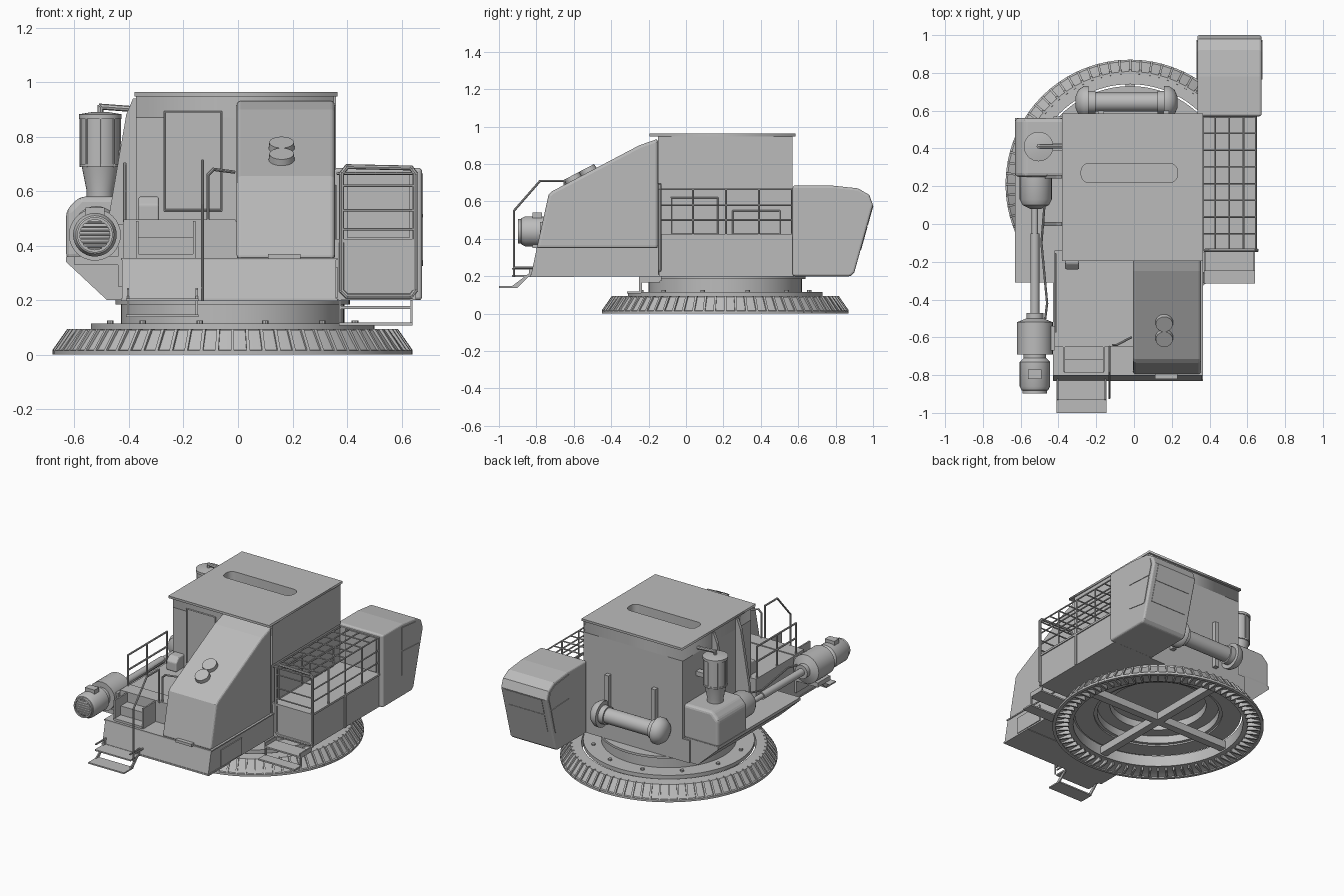
import bpy, bmesh, math
from mathutils import Vector, Matrix

cube = bpy.data.objects.get("Cube")
if cube:
    bpy.data.objects.remove(cube)

GREY = (0.5, 0.5, 0.5, 1)
paint = bpy.data.materials.new("grey paint")
paint.use_nodes = True
paint.diffuse_color = GREY
bsdf = next(n for n in paint.node_tree.nodes if n.type == 'BSDF_PRINCIPLED')
bsdf.inputs["Base Color"].default_value = GREY
bsdf.inputs["Roughness"].default_value = 0.6


def finish(name, bm, bevel=0, smooth=False):
    bmesh.ops.recalc_face_normals(bm, faces=bm.faces)
    mesh = bpy.data.meshes.new(name)
    bm.to_mesh(mesh)
    bm.free()
    mesh.materials.append(paint)
    ob = bpy.data.objects.new(name, mesh)
    bpy.context.collection.objects.link(ob)
    if smooth:
        mesh.shade_smooth()
        mesh.set_sharp_from_angle(angle=math.radians(35))
    if bevel:
        m = ob.modifiers.new("bevel", 'BEVEL')
        m.width, m.segments, m.limit_method = bevel, 3, 'ANGLE'
        m.angle_limit = math.radians(40)
    return ob


def add_box(bm, x0, x1, y0, y1, z0, z1):
    mat = Matrix.Translation(((x0 + x1) / 2, (y0 + y1) / 2, (z0 + z1) / 2))
    mat = mat @ Matrix.Diagonal((x1 - x0, y1 - y0, z1 - z0, 1))
    bmesh.ops.create_cube(bm, size=1, matrix=mat)


def boxes(name, items, bevel=0):
    bm = bmesh.new()
    for b in items:
        add_box(bm, *b)
    return finish(name, bm, bevel)


def prism(name, pts, axis, a, b, bevel=0):
    """Extrude a flat outline along x or y, from a to b."""
    bm = bmesh.new()
    put = (lambda p: (a, p[0], p[1])) if axis == 'x' else (lambda p: (p[0], a, p[1]))
    face = bm.faces.new([bm.verts.new(put(p)) for p in pts])
    new = bmesh.ops.extrude_face_region(bm, geom=[face])["geom"]
    step = Vector((b - a, 0, 0)) if axis == 'x' else Vector((0, b - a, 0))
    bmesh.ops.translate(bm, vec=step, verts=[v for v in new if isinstance(v, bmesh.types.BMVert)])
    return finish(name, bm, bevel)


def lathe(name, profile, origin, axis='z', n=48, closed=False):
    """Turn (radius, distance) points around an axis through origin."""
    bm = bmesh.new()
    rot = {'z': Matrix(), 'x': Matrix.Rotation(math.pi / 2, 4, 'Y'),
           'y': Matrix.Rotation(-math.pi / 2, 4, 'X')}[axis]
    mat = Matrix.Translation(origin) @ rot
    rings = []
    for r, t in profile:
        rings.append([bm.verts.new(mat @ Vector((r * math.cos(2 * math.pi * i / n),
                      r * math.sin(2 * math.pi * i / n), t))) for i in range(n)])
    pairs = list(zip(rings, rings[1:])) + ([(rings[-1], rings[0])] if closed else [])
    for p, q in pairs:
        for i in range(n):
            bm.faces.new((p[i], p[(i + 1) % n], q[(i + 1) % n], q[i]))
    if not closed:
        bm.faces.new(rings[0])
        bm.faces.new(rings[-1])
    return finish(name, bm, smooth=True)


def rods(name, paths, r=0.006, n=8):
    """Round bars along polylines."""
    bm = bmesh.new()
    for path in paths:
        for p, q in zip(path, path[1:]):
            p, q = Vector(p), Vector(q)
            d = q - p
            mat = Matrix.Translation((p + q) / 2) @ d.to_track_quat('Z', 'Y').to_matrix().to_4x4()
            bmesh.ops.create_cone(bm, cap_ends=True, segments=n, radius1=r, radius2=r,
                                  depth=d.length + r, matrix=mat)
    return finish(name, bm, smooth=True)


def loop(*pts):
    return list(pts) + [pts[0]]


def slotted_plate(name, x0, x1, y0, y1, z0, z1):
    """Flat plate with the long rounded roof opening."""
    cu = bpy.data.curves.new(name, 'CURVE')
    cu.dimensions, cu.fill_mode, cu.extrude = '2D', 'BOTH', (z1 - z0) / 2
    arc = [(cx + 0.04 * math.cos(a), cy + 0.04 * math.sin(a))
           for cx, cy, s in ((0.19, 0.28, 0), (-0.24, 0.28, 90), (-0.24, 0.26, 180), (0.19, 0.26, 270))
           for a in [math.radians(s + k * 22.5) for k in range(5)]]
    for pts in ([(x0, y0), (x1, y0), (x1, y1), (x0, y1)], arc):
        sp = cu.splines.new('POLY')
        sp.points.add(len(pts) - 1)
        for sp_pt, p in zip(sp.points, pts):
            sp_pt.co = (p[0], p[1], 0, 1)
        sp.use_cyclic_u = True
    tmp = bpy.data.objects.new(name + " outline", cu)
    bm = bmesh.new()
    bm.from_mesh(tmp.to_mesh())
    bpy.data.objects.remove(tmp)
    bmesh.ops.remove_doubles(bm, verts=bm.verts, dist=1e-5)
    bmesh.ops.translate(bm, vec=(0, 0, (z0 + z1) / 2), verts=bm.verts)
    return finish(name, bm)


# --- Turntable ---
C = Vector((-0.02, 0.21, 0))
lathe("ring_skirt", [(0.66, 0), (0.66, 0.015), (0.65, 0.018), (0.597, 0.09), (0.53, 0.095), (0.53, 0.02),
                     (0.57, 0.03), (0.64, 0.008), (0.64, 0)], C, n=96, closed=True)
lathe("ring_flange", [(0.52, 0.09), (0.52, 0.115), (0.40, 0.115), (0.40, 0.09)], C, n=96, closed=True)
lathe("turntable_drum", [(0.41, 0.10), (0.41, 0.185), (0.43, 0.185), (0.43, 0.2), (0.30, 0.2), (0.30, 0.15),
                         (0.38, 0.15), (0.38, 0.10)], C, n=96, closed=True)
bm = bmesh.new()
for i in range(72):
    rot = Matrix.Translation(C) @ Matrix.Rotation(2 * math.pi * i / 72, 4, 'Z')
    side = [[bm.verts.new(rot @ Vector((r, y, z))) for r, z in
             ((0.555, 0.002), (0.66, 0.002), (0.66, 0.018), (0.607, 0.094), (0.585, 0.094))]
            for y in (-0.006, 0.006)]
    bm.faces.new(side[0])
    bm.faces.new(side[1])
    for k in range(5):
        bm.faces.new((side[0][k], side[0][(k + 1) % 5], side[1][(k + 1) % 5], side[1][k]))
finish("ring_fins", bm)
boxes("turntable_cross", [(C.x - 0.54, C.x + 0.54, C.y - 0.025, C.y + 0.025, 0.03, 0.08),
                          (C.x - 0.025, C.x + 0.025, C.y - 0.54, C.y + 0.54, 0.03, 0.08)])
rods("flange_bolts", [[(C.x + 0.465 * math.cos(a), C.y + 0.465 * math.sin(a), 0.11),
                       (C.x + 0.465 * math.cos(a), C.y + 0.465 * math.sin(a), 0.12)]
                      for a in [math.radians(30 * k + 15) for k in range(12)]], 0.012)

# --- Main housing ---
prism("base_hull", [(-0.83, 0.2), (-0.798, 0.35), (0.57, 0.35), (0.57, 0.2)], 'x', -0.425, 0.36)
boxes("base_trim", [(-0.43, 0.365, -0.802, -0.14, 0.347, 0.355), (-0.43, 0.365, -0.832, -0.6, 0.197, 0.207),
                    (0.36, 0.366, -0.70, -0.48, 0.21, 0.32)])
boxes("house_body", [(-0.375, 0.355, -0.15, 0.57, 0.3, 0.87)])
slotted_plate("house_top", -0.375, 0.355, -0.15, 0.57, 0.87, 0.95)
slotted_plate("roof", -0.38, 0.365, -0.195, 0.585, 0.948, 0.963)
boxes("house_side_band", [(0.35, 0.36, -0.15, 0.57, 0.68, 0.95)])
prism("sloped_hood", [(-0.798, 0.35), (-0.735, 0.635), (-0.715, 0.655), (-0.25, 0.90), (-0.15, 0.935), (-0.15, 0.35)],
      'x', -0.005, 0.355, 0.015)
boxes("door", [(-0.27, -0.06, -0.156, -0.14, 0.53, 0.89)])
rods("door_frame", [loop((-0.27, -0.156, 0.53), (-0.06, -0.156, 0.53), (-0.06, -0.156, 0.89), (-0.27, -0.156, 0.89))], 0.004)
boxes("hood_latch", [(0.11, 0.23, -0.82, -0.79, 0.352, 0.37)])

# Exhaust pocket on the hood
bm = bmesh.new()
for y, z in ((-0.60, 0.715), (-0.52, 0.757)):
    bmesh.ops.create_cone(bm, cap_ends=True, segments=24, radius1=0.05, radius2=0.045, depth=0.05,
                          matrix=Matrix.Translation((0.16, y, z)) @ Matrix.Rotation(math.radians(27.5), 4, 'X'))
finish("hood_vent", bm, smooth=True)

# --- Front deck, steps and rails ---
boxes("upper_deck", [(-0.42, 0, -0.65, -0.14, 0.34, 0.49), (-0.42, -0.01, -0.65, -0.55, 0.488, 0.496)])
boxes("deck_steps", [(-0.37, -0.16, -0.785, -0.65, 0.34, 0.37), (-0.37, -0.16, -0.72, -0.64, 0.36, 0.43),
                     (-0.375, -0.365, -0.78, -0.64, 0.34, 0.49), (-0.165, -0.155, -0.78, -0.64, 0.34, 0.49)])
prism("deck_locker", [(-0.24, 0.49), (-0.24, 0.55), (-0.21, 0.58), (-0.15, 0.58), (-0.15, 0.49)], 'x', -0.365, -0.29, 0.008)
boxes("front_ladder", [(-0.41, -0.145, -1.0, -0.90, 0.138, 0.147), (-0.41, -0.145, -0.93, -0.83, 0.197, 0.206)])
for n, x in (("right", -0.408), ("left", -0.155)):
    prism(n + "_ladder_bracket", [(-0.94, 0.14), (-0.90, 0.14), (-0.82, 0.22), (-0.82, 0.245), (-0.93, 0.245), (-0.93, 0.237),
                               (-0.84, 0.237), (-0.84, 0.215)], 'x', x, x + 0.008)
rods("ladder_rail", [[(-0.13, -0.92, 0.2), (-0.13, -0.92, 0.55), (-0.13, -0.78, 0.71), (-0.13, -0.65, 0.71),
                      (-0.13, -0.65, 0.49)], [(-0.13, -0.92, 0.245), (-0.13, -0.82, 0.245)]])
rods("hood_rail", [[(-0.11, -0.64, 0.49), (-0.11, -0.64, 0.66), (-0.09, -0.64, 0.68), (-0.015, -0.6, 0.67)]])
rods("deck_rail", [[(-0.415, -0.57, 0.49), (-0.415, -0.57, 0.70), (-0.415, -0.16, 0.70), (-0.415, -0.16, 0.49)],
                   [(-0.415, -0.57, 0.6), (-0.415, -0.16, 0.6)], [(-0.415, -0.37, 0.49), (-0.415, -0.37, 0.7)]])

# --- Right side: tray, pod, gussets ---
prism("side_tray", [(-0.38, 0.2), (-0.48, 0.2), (-0.63, 0.34), (-0.63, 0.36), (-0.38, 0.36)], 'y', -0.31, 0.56)
prism("rear_pod", [(-0.63, 0.35), (-0.63, 0.53), (-0.58, 0.58), (-0.37, 0.58), (-0.37, 0.35)], 'y', 0.25, 0.56, 0.02)
for i, y in enumerate((-0.01, 0.24)):
    prism(f"wall_gusset_{i + 1}", [(-0.37, 0.94), (-0.385, 0.94), (-0.41, 0.88), (-0.475, 0.5), (-0.48, 0.35), (-0.37, 0.35)],
          'y', y, y + 0.02)

# --- Air cleaner ---
A = (-0.505, 0.41, 0)
lathe("air_cleaner", [(0.05, 0.56), (0.05, 0.6), (0.068, 0.69), (0.075, 0.69), (0.075, 0.70), (0.071, 0.70), (0.071, 0.865),
                      (0.078, 0.865), (0.078, 0.882), (0.03, 0.89)], A, n=32)
rods("air_cleaner_straps", [[(A[0] + 0.072 * math.cos(a), A[1] + 0.072 * math.sin(a), 0.69),
                             (A[0] + 0.072 * math.cos(a), A[1] + 0.072 * math.sin(a), 0.87)]
                            for a in [math.pi * k / 4 for k in range(8)]], 0.004, 6)
rods("air_cleaner_pipe", [[(-0.505, 0.41, 0.88), (-0.505, 0.41, 0.91), (-0.37, 0.41, 0.90)]], 0.011)
boxes("air_cleaner_bracket", [(-0.44, -0.37, 0.39, 0.43, 0.72, 0.75)])

# --- Drive motor, shaft and gearbox ---
M = (-0.525, 0, 0.44)
lathe("drive_motor", [(0.05, -0.89), (0.07, -0.88), (0.08, -0.86), (0.08, -0.73), (0.06, -0.71), (0.06, -0.69), (0.095, -0.69),
                      (0.095, -0.52), (0.045, -0.5), (0.045, -0.47), (0.024, -0.47), (0.024, -0.05), (0.017, -0.05),
                      (0.017, 0.12)], M, 'y', 32)
lathe("gearbox", [(0.03, 0.08), (0.07, 0.1), (0.085, 0.13), (0.085, 0.26)], (-0.52, 0, 0.46), 'y', 32)
lathe("fan_ring", [(0.065, -0.897), (0.065, -0.88), (0.055, -0.88), (0.055, -0.897)], M, 'y', 32, True)
rods("fan_grille", [[(-0.525 - w, -0.893, 0.44 + d), (-0.525 + w, -0.893, 0.44 + d)] for d, w in
                    [(k * 0.015, math.sqrt(0.06 ** 2 - (k * 0.015) ** 2)) for k in range(-3, 4)]], 0.003, 6)
boxes("motor_mount", [(-0.60, -0.42, -0.67, -0.54, 0.33, 0.36), (-0.56, -0.49, -0.82, -0.77, 0.51, 0.54),
                      (-0.44, -0.42, -0.67, -0.54, 0.25, 0.48)])
rods("oil_line", [[(-0.47, -0.5, 0.46), (-0.46, -0.42, 0.47), (-0.49, -0.1, 0.45), (-0.47, 0.15, 0.5)]], 0.006)

# --- Rear cylinder ---
lathe("rear_cylinder", [(0.03, -0.285), (0.065, -0.27), (0.085, -0.24), (0.085, -0.215), (0.06, -0.215), (0.06, -0.18),
                        (0.05, -0.18), (0.05, 0.15), (0.06, 0.15), (0.06, 0.185), (0.085, 0.185), (0.085, 0.21),
                        (0.065, 0.24), (0.03, 0.255)], (-0.025, 0.645, 0.4), 'x', 32)
boxes("rear_straps", [(x, x + 0.03, 0.56, 0.6, 0.32, 0.64) for x in (-0.19, 0.155)])

# --- Left walkway with cage ---
boxes("walkway_box", [(0.35, 0.645, -0.14, 0.58, 0.2, 0.42), (0.35, 0.652, -0.145, 0.58, 0.412, 0.425),
                      (0.64, 0.652, 0.2, 0.215, 0.2, 0.42), (0.64, 0.652, -0.145, -0.13, 0.2, 0.42)])
ys = [-0.14 + 0.0885 * k for k in range(9)]
xs = (0.365, 0.43, 0.505, 0.58, 0.645)
rods("cage", [[(0.645, y, 0.42), (0.645, y, 0.665)] for y in ys[::2]] +
     [[(0.365, y, 0.665), (0.645, y, 0.665)] for y in ys] +
     [[(x, -0.14, 0.665), (x, 0.57, 0.665)] for x in xs] +
     [[(0.645, -0.14, z), (0.645, 0.57, z)] for z in (0.5, 0.58)] +
     [[(0.375, -0.14, z), (0.65, -0.14, z)] for z in (0.46, 0.53, 0.62)], 0.005, 6)
rods("cage_end_frame", [loop((0.4, -0.14, 0.215), (0.635, -0.14, 0.215), (0.65, -0.14, 0.235), (0.65, -0.14, 0.665),
                             (0.635, -0.14, 0.685), (0.4, -0.14, 0.69), (0.38, -0.14, 0.665), (0.38, -0.14, 0.235))], 0.009)
rods("house_side_frames", [loop((0.358, a, 0.425), (0.358, b, 0.425), (0.358, b, h), (0.358, a, h))
                           for a, b, h in ((-0.08, 0.17, 0.62), (0.25, 0.5, 0.55))], 0.004, 6)
boxes("walkway_steps", [(0.37, 0.64, -0.25, -0.14, 0.168, 0.178), (0.37, 0.64, -0.315, -0.24, 0.108, 0.118),
                        (0.632, 0.64, -0.25, -0.235, 0.11, 0.2), (0.37, 0.378, -0.25, -0.235, 0.11, 0.2),
                        (0.37, 0.378, -0.24, -0.13, 0.175, 0.2), (0.632, 0.64, -0.24, -0.13, 0.175, 0.2)])

# --- Operator cab at the rear left corner ---
prism("cab", [(0.57, 0.685), (0.78, 0.685), (0.92, 0.67), (0.98, 0.635), (1.0, 0.58), (0.9, 0.22), (0.88, 0.2), (0.57, 0.2)],
      'x', 0.335, 0.675, 0.012)
upper = [(0.765, 0.665), (0.91, 0.65), (0.965, 0.62), (0.975, 0.575), (0.955, 0.505), (0.765, 0.515)]
lower = [(0.765, 0.505), (0.952, 0.495), (0.91, 0.335), (0.90, 0.325), (0.765, 0.345)]
for n, pts in (("upper", upper), ("lower", lower)):
    for s, x in (("left", 0.675), ("right", 0.335)):
        prism(f"cab_{n}_{s}_window", pts, 'x', x - 0.004, x + 0.004)
for n, z0, z1 in (("upper", 0.475, 0.575), ("lower", 0.34, 0.465)):
    y0, y1 = 1.0 - (0.58 - z0) * 0.278, 1.0 - (0.58 - z1) * 0.278
    prism(f"cab_{n}_rear_window", [(y0 - 0.01, z0), (y0 + 0.003, z0), (y1 + 0.003, z1), (y1 - 0.01, z1)], 'x', 0.37, 0.64)
boxes("cab_door", [(0.40, 0.63, 0.562, 0.572, 0.43, 0.66)])
